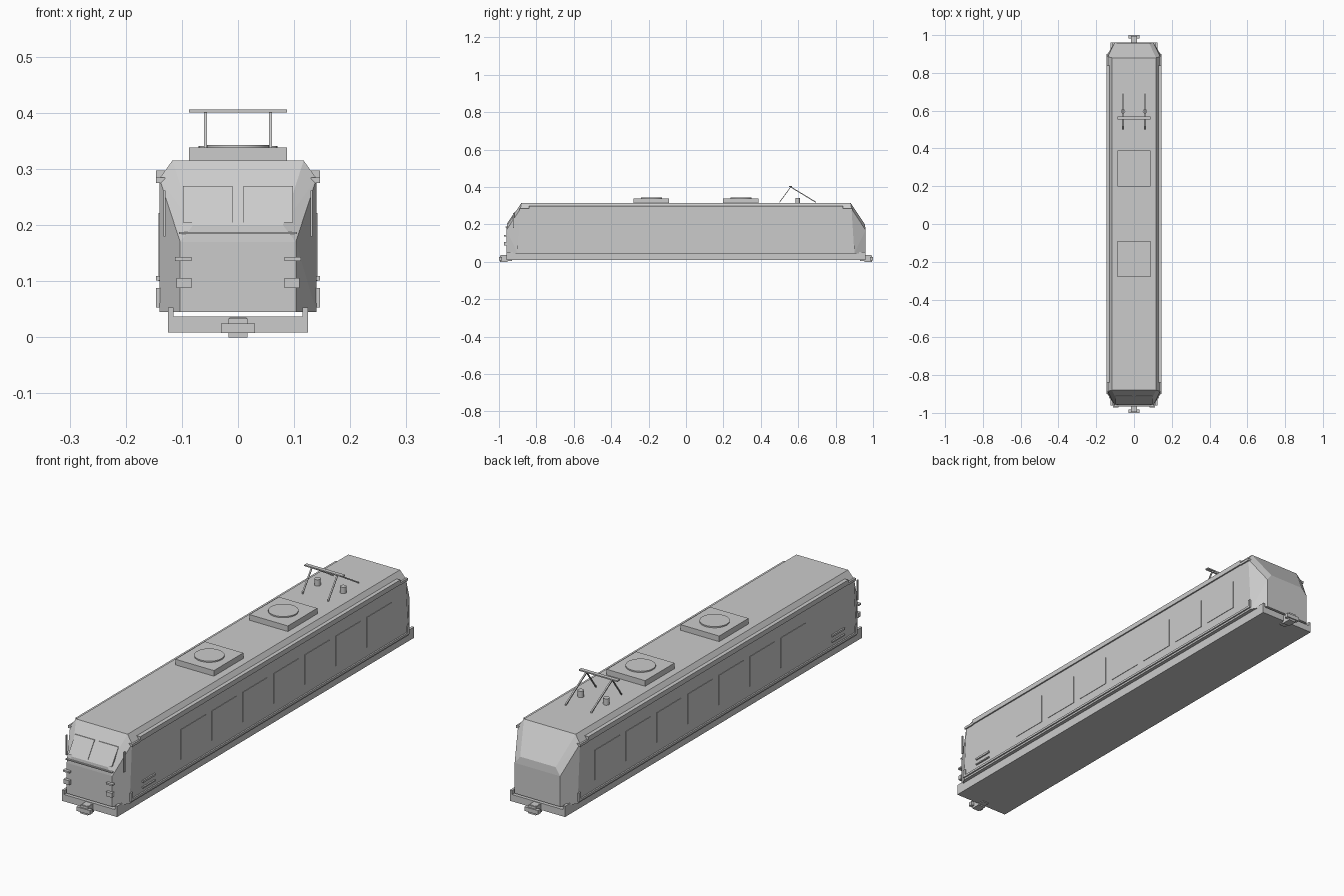
import bpy, bmesh
from mathutils import Vector

if "Cube" in bpy.data.objects:
    bpy.data.objects.remove(bpy.data.objects["Cube"])


def finish(bm, name):
    bmesh.ops.recalc_face_normals(bm, faces=bm.faces)
    me = bpy.data.meshes.new(name)
    bm.to_mesh(me)
    bm.free()
    ob = bpy.data.objects.new(name, me)
    bpy.context.collection.objects.link(ob)
    return ob


def hull(name, pts):
    bm = bmesh.new()
    for p in pts:
        bm.verts.new(p)
    bmesh.ops.convex_hull(bm, input=bm.verts)
    bmesh.ops.dissolve_limit(bm, angle_limit=0.01, verts=bm.verts, edges=bm.edges)
    return finish(bm, name)


def box(name, x0, x1, y0, y1, z0, z1):
    bm = bmesh.new()
    bmesh.ops.create_cube(bm, size=1)
    for v in bm.verts:
        v.co = Vector((x1 if v.co.x > 0 else x0,
                       y1 if v.co.y > 0 else y0,
                       z1 if v.co.z > 0 else z0))
    return finish(bm, name)


def sides(name, x0, x1, *rest):
    for s, tag in ((-1, "left"), (1, "right")):
        a, b = sorted((s * x0, s * x1))
        box(f"{name}_{tag}", a, b, *rest)


def cyl(name, x, y, r, z0, z1, n):
    bpy.ops.mesh.primitive_cylinder_add(vertices=n, radius=r, depth=z1 - z0,
                                        location=(x, y, (z0 + z1) / 2))
    bpy.context.object.name = name
    bpy.ops.object.shade_smooth_by_angle()


# Body with faceted cab at each end
corner = [(.103, .96, .045), (.103, .96, .17), (.08, .957, .20),
          (.117, .88, .315), (.14, .90, .045), (.14, .885, .283)]
hull("body", [(sx * x, sy * y, z) for x, y, z in corner
              for sx in (-1, 1) for sy in (-1, 1)])

# Underframe and edge skirts
box("underframe", -.125, .125, -.96, .96, .009, .037)
sides("skirt", .115, .125, -.96, .96, .009, .053)

# Side strips, end posts, handles and panels
sides("gutter", .13, .146, -.84, .84, .277, .297)
sides("sill_strip", .13, .146, -.9, .9, .053, .062)
for s in (-1, 1):
    sides("sill_post", .13, .146, *sorted((s * .888, s * .9)), .053, .088)
    sides("gutter_end", .13, .146, *sorted((s * .84, s * .89)), .275, .285)
sides("step_handle", .138, .146, -.82, -.74, .101, .109)
sides("step", .138, .146, -.82, -.74, .078, .083)
for i in range(7):
    y = -.49 + .2 * i
    sides(f"side_panel_{i}", .135, .142, y - .08, y + .08, .10, .222)

# Couplers
for s, tag in ((-1, "front"), (1, "rear")):
    box(f"coupler_shaft_{tag}", -.015, .015, *sorted((s * .93, s * .99)), .005, .035)
    box(f"coupler_head_{tag}", -.03, .03, *sorted((s * .983, s * 1.0)), .008, .025)
    box(f"coupler_block_{tag}", -.017, .017, *sorted((s * .955, s * .995)), 0, .034)

# Front lamps, belt strip and cab rails
sides("lamp_lower", .083, .11, -.972, -.955, .088, .106)
sides("lamp_upper", .083, .112, -.972, -.955, .136, .143)
box("front_belt", -.105, .105, -.965, -.955, .184, .188)
sides("cab_rail", .129, .133, -.925, -.917, .18, .262)

# Windscreen panes on the sloping face
def slope(z):
    return -.957 + (z - .20) * .077 / .115

for s, tag in ((-1, "left"), (1, "right")):
    hull(f"windscreen_{tag}", [(s * x, slope(z) + d, z) for z in (.205, .27)
                               for x in (.01, .098) for d in (-.003, .004)])

# Roof fan housings
for y, tag in ((-.185, "front"), (.293, "rear")):
    box(f"fan_housing_{tag}", -.087, .087, y - .095, y + .095, .31, .338)
    cyl(f"fan_{tag}", 0, y, .056, .335, .343, 32)

# Pantograph
box("pantograph_bar", -.087, .087, .552, .568, .401, .406)
for s, tag in ((-1, "left"), (1, "right")):
    cyl(f"insulator_{tag}", s * .058, .597, .012, .312, .341, 16)
    for y, end in ((.5, "front"), (.695, "rear")):
        hull(f"pantograph_arm_{end}_{tag}",
             [(s * .058 + dx, yy, z + dz) for yy, z in ((y, .318), (.56, .4))
              for dx in (-.003, .003) for dz in (-.003, .003)])
